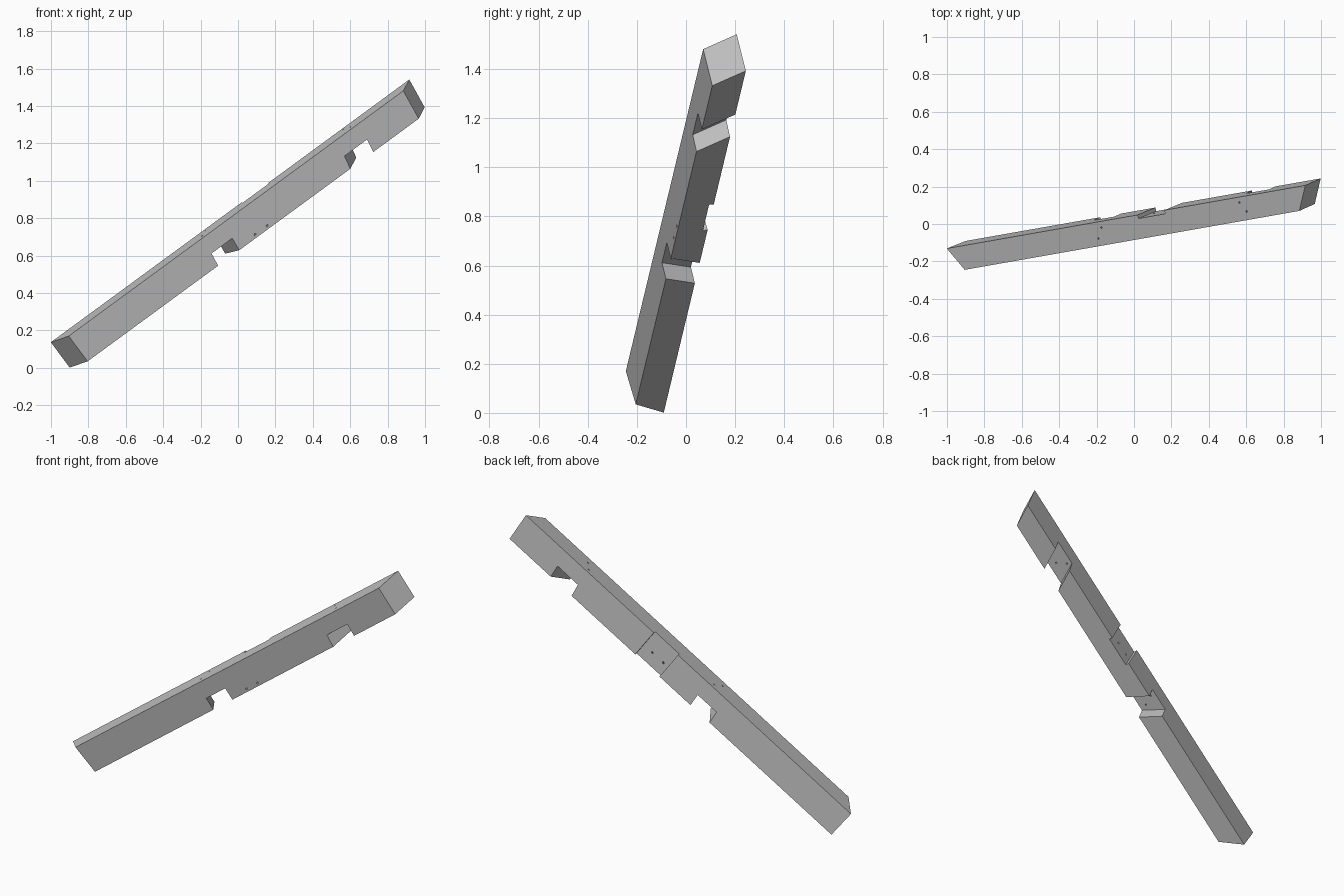
import bpy, bmesh
from mathutils import Matrix, Vector

if "Cube" in bpy.data.objects:
    bpy.data.objects.remove(bpy.data.objects["Cube"], do_unlink=True)

WIDTH, DEPTH = 0.13, 0.1735

# Beam frame: local x runs along the beam, y towards its back, z towards its top
along = Vector((0.7986, 0.1406, 0.5853)).normalized()
back = Vector((-0.245, 0.964, 0.105))
back = (back - along * back.dot(along)).normalized()
up = along.cross(back)
frame = Matrix((along, back, up)).transposed().to_4x4()
frame.translation = (-0.905, -0.245, 0.17)

grey = bpy.data.materials.new("timber_grey")
grey.use_nodes = True
colour = (0.53, 0.53, 0.53, 1)
grey.diffuse_color = colour
grey.node_tree.nodes["Principled BSDF"].inputs["Base Color"].default_value = colour


def make_object(name, bm):
    bmesh.ops.recalc_face_normals(bm, faces=bm.faces)
    mesh = bpy.data.meshes.new(name)
    bm.to_mesh(mesh)
    bm.free()
    mesh.materials.append(grey)
    obj = bpy.data.objects.new(name, mesh)
    bpy.context.collection.objects.link(obj)
    obj.matrix_world = frame
    return obj


def skew_block(name, ends, skews, leans, sides, heights):
    """Block whose two end faces are skewed across the width and lean with depth."""
    bm = bmesh.new()
    bmesh.ops.create_cube(bm, size=1)
    for v in bm.verts:
        i, j, k = (int(c > 0) for c in v.co)
        y, z = sides[j], heights[k]
        x = ends[i] + skews[i] * y / WIDTH - leans[i] * z / DEPTH
        v.co = (x, y, z)
    return make_object(name, bm)


def hole(name, start, end):
    """Thin drill bit running from start to end, a little beyond both."""
    a, b = Vector(start), Vector(end)
    axis = b - a
    bm = bmesh.new()
    bmesh.ops.create_cone(bm, cap_ends=True, segments=10, radius1=0.005,
                          radius2=0.005, depth=axis.length * 1.3)
    turn = axis.to_track_quat('Z', 'Y').to_matrix().to_4x4()
    bmesh.ops.transform(bm, matrix=Matrix.Translation((a + b) / 2) @ turn, verts=bm.verts)
    return make_object(name, bm)


# Beam with mitred ends
beam = skew_block("beam", (0, 2.24), (-0.08, 0.08), (0.007, -0.016),
                  (0, WIDTH), (-DEPTH, 0))

# Two skewed notches below and a shallow housing at the back
cutters = [
    skew_block("lower_notch_cutter", (0.899, 1.036), (-0.054,) * 2, (-0.018, -0.014),
               (-0.05, WIDTH + 0.05), (-0.3, -0.098)),
    skew_block("upper_notch_cutter", (1.795, 1.942), (0.08,) * 2, (-0.029, -0.022),
               (-0.05, WIDTH + 0.05), (-0.3, -0.098)),
    skew_block("back_housing_cutter", (1.197, 1.376), (0, 0), (0, 0),
               (WIDTH - 0.02, WIDTH + 0.05), (-0.3, 0.1)),
]

# Fixing holes: straight down into each notch, and slanting through the housing
for x, y in ((0.945, 0.097), (0.908, 0.041), (1.87, 0.1), (1.901, 0.046)):
    cutters.append(hole("notch_hole_cutter", (x, y, 0), (x, y, -0.1)))
for x in (1.14, 1.221):
    cutters.append(hole("housing_hole_cutter", (x, 0, -0.156), (x + 0.109, WIDTH, -0.096)))

# Cut everything out of the beam
bpy.context.view_layer.objects.active = beam
for cutter in cutters:
    cutter.hide_render = True
    cut = beam.modifiers.new(cutter.name, 'BOOLEAN')
    cut.operation = 'DIFFERENCE'
    cut.solver = 'EXACT'
    cut.object = cutter
    bpy.ops.object.modifier_apply(modifier=cut.name)
    bpy.data.objects.remove(cutter, do_unlink=True)
